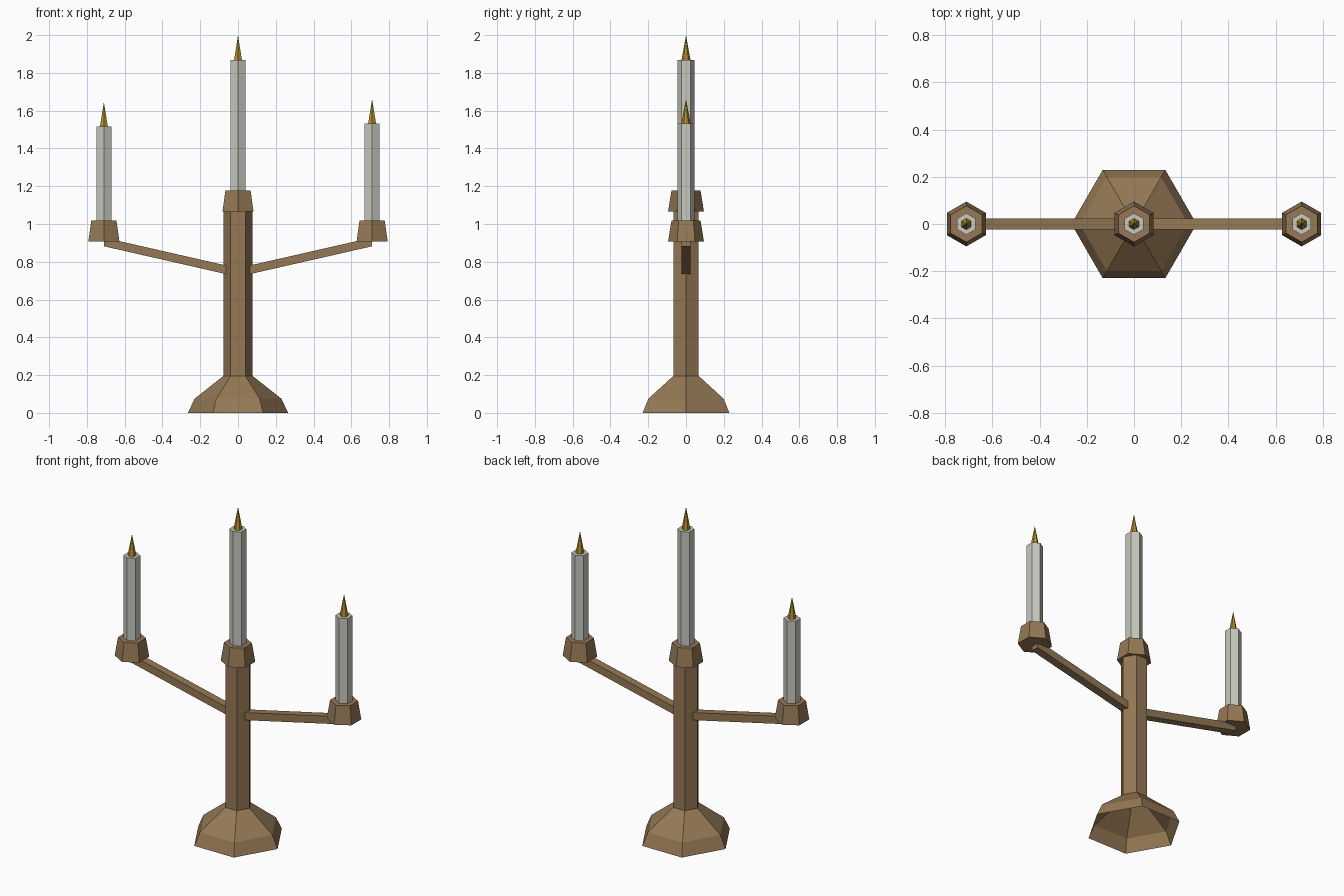
import bpy, bmesh
from math import cos, sin, pi

if "Cube" in bpy.data.objects:
    bpy.data.objects.remove(bpy.data.objects["Cube"])


def material(name, rgb):
    m = bpy.data.materials.new(name)
    m.diffuse_color = (*rgb, 1)
    m.use_nodes = True
    m.node_tree.nodes["Principled BSDF"].inputs["Base Color"].default_value = m.diffuse_color
    return m


BRASS = material("brown_metal", (0.30, 0.19, 0.09))
WAX = material("wax", (0.58, 0.58, 0.53))
FLAME = material("flame", (0.42, 0.27, 0.02))


def finish(name, bm, mat):
    bmesh.ops.recalc_face_normals(bm, faces=bm.faces)
    me = bpy.data.meshes.new(name)
    bm.to_mesh(me)
    bm.free()
    me.materials.append(mat)
    ob = bpy.data.objects.new(name, me)
    bpy.context.collection.objects.link(ob)
    return ob


def hex_lathe(name, x, profile, mat, turn=0.0, bottom=True, top=True):
    """Stack hexagonal rings (radius, z); radius 0 ends in a point."""
    bm = bmesh.new()
    rings = []
    for r, z in profile:
        n = 6 if r > 0 else 1
        rings.append([bm.verts.new((x + r * cos(turn + i * pi / 3),
                                    r * sin(turn + i * pi / 3), z)) for i in range(n)])
    for a, b in zip(rings, rings[1:]):
        for i in range(6):
            j = (i + 1) % 6
            if len(b) == 1:
                bm.faces.new((a[i], a[j], b[0]))
            else:
                bm.faces.new((a[i], a[j], b[j], b[i]))
    if bottom:
        bm.faces.new(rings[0])
    if top and len(rings[-1]) > 1:
        bm.faces.new(rings[-1])
    return finish(name, bm, mat)


def arm(name, side):
    """Sloping square bar from the stem to under the socket."""
    bm = bmesh.new()
    profile = [(0.06, 0.734), (0.71, 0.882), (0.71, 0.928), (0.06, 0.780)]
    f = bm.faces.new([bm.verts.new((side * x, -0.024, z)) for x, z in profile])
    ext = bmesh.ops.extrude_face_region(bm, geom=[f])
    verts = [g for g in ext["geom"] if isinstance(g, bmesh.types.BMVert)]
    bmesh.ops.translate(bm, verts=verts, vec=(0, 0.048, 0))
    return finish(name, bm, BRASS)


# Foot (open underneath) and stem
hex_lathe("base", 0, [(0.265, 0), (0.23, 0.075), (0.077, 0.196)], BRASS,
          bottom=False, top=False)
hex_lathe("stem", 0, [(0.077, 0.196), (0.077, 1.07)], BRASS)

# Side arms
arm("left_arm", -1)
arm("right_arm", 1)

# Socket, candle and flame on each holder: x, socket bottom, candle top, flame tip
for name, x, z0, z1, z2 in (("left", -0.71, 0.907, 1.517, 1.645),
                            ("centre", 0, 1.066, 1.867, 2.0),
                            ("right", 0.71, 0.907, 1.533, 1.662)):
    hex_lathe(name + "_socket", x, [(0.095, z0), (0.077, z0 + 0.111)], BRASS, pi / 6)
    hex_lathe(name + "_candle", x, [(0.046, z0 + 0.1), (0.046, z1)], WAX, pi / 6)
    hex_lathe(name + "_flame", x, [(0.024, z1), (0, z2)], FLAME, pi / 6)
